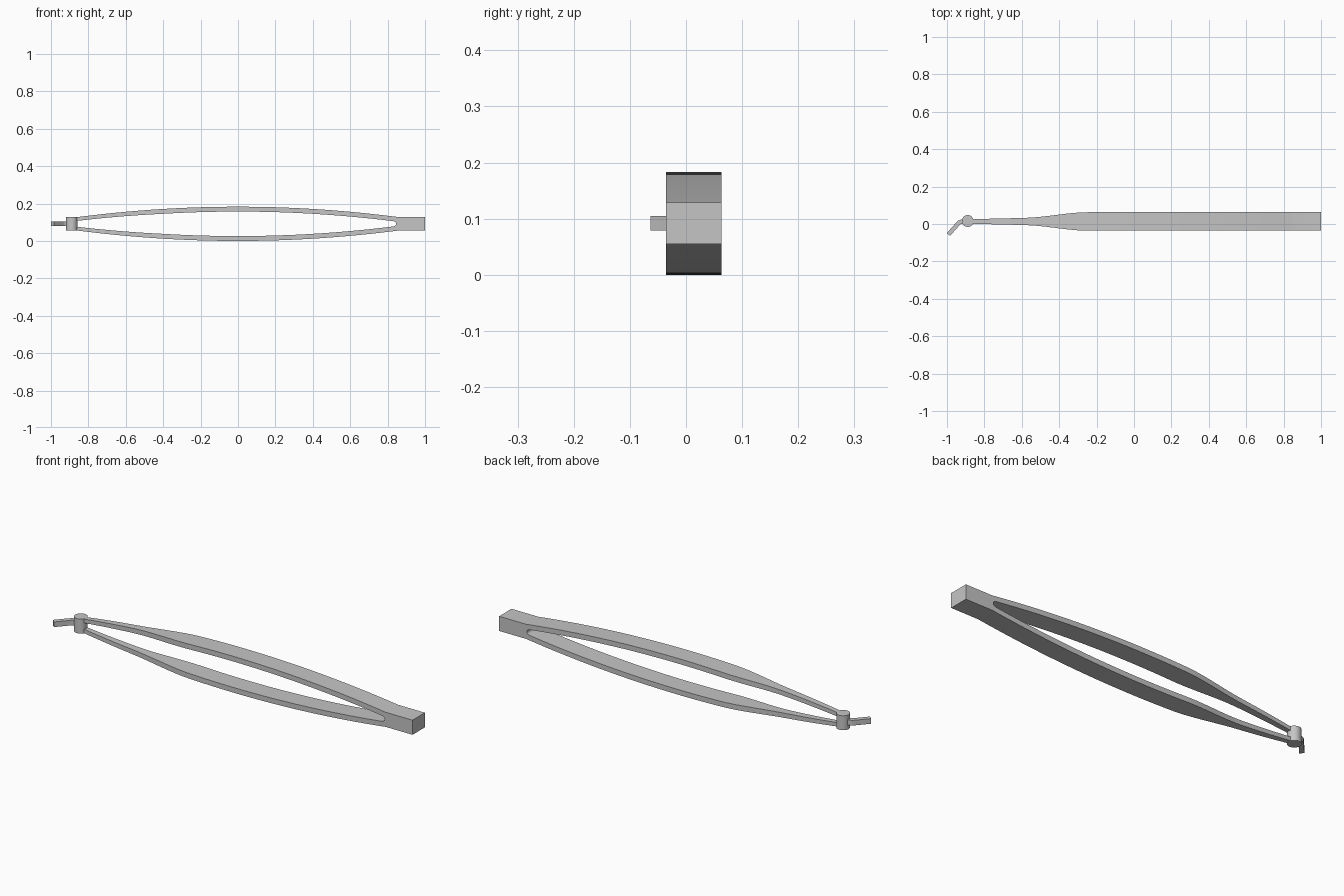
import bpy, bmesh, math

cube = bpy.data.objects.get("Cube")
if cube:
    bpy.data.objects.remove(cube)

MID_Z = 0.0915     # height of the symmetry plane
MID_Y = 0.0135     # depth centre of the arms
SLOT_END = 0.845   # where the two arms join
SLOT_R = 0.0125

steel = bpy.data.materials.new("brushed_steel")
steel.use_nodes = True
colour = (0.56, 0.56, 0.56, 1)
steel.diffuse_color = colour
steel.node_tree.nodes["Principled BSDF"].inputs["Base Color"].default_value = colour


def finish(name, bm):
    bmesh.ops.recalc_face_normals(bm, faces=bm.faces)
    mesh = bpy.data.meshes.new(name)
    bm.to_mesh(mesh)
    bm.free()
    obj = bpy.data.objects.new(name, mesh)
    bpy.context.collection.objects.link(obj)
    mesh.materials.append(steel)
    bpy.ops.object.select_all(action='DESELECT')
    obj.select_set(True)
    bpy.context.view_layer.objects.active = obj
    bpy.ops.object.shade_smooth_by_angle(angle=math.radians(30))
    return obj


def outer(x):
    """Outer bow of an arm, flat along the joined block."""
    return 0.0915 - 0.0755 * min(x, SLOT_END + 0.005) ** 2


def inner(x):
    """Inner bow of an arm, closing in a round slot end."""
    if x >= SLOT_END - 1e-6:
        return 0.0
    bow = 0.0655 - 0.0745 * x * x + 0.012 * max(0, -x - 0.4)
    d = x - (SLOT_END - SLOT_R)
    return min(bow, math.sqrt(max(0, SLOT_R ** 2 - d * d))) if d > 0 else bow


def half_width(x):
    """Wide blade that eases into a narrow tapering neck."""
    t = min(max((x + 0.6) / 0.36, 0), 1)
    neck = 0.012 + 0.024 * min(max(x + 0.88, 0), 0.3)
    return neck + (0.0495 - neck) * t * t * (3 - 2 * t)


# Spring body: upper arm and half of the end block, mirrored downward
xs = [-0.885 + 1.715 * i / 56 for i in range(57)]
xs += [SLOT_END - SLOT_R * (1 - math.sin(i * math.pi / 16)) for i in range(1, 9)]
xs += [SLOT_END + 0.005, 1.0]
bm = bmesh.new()
rings = []
for x in xs:
    w = half_width(x)
    rings.append([bm.verts.new((x, MID_Y + s * w, z))
                  for s, z in ((-1, inner(x)), (1, inner(x)), (1, outer(x)), (-1, outer(x)))])
for a, b in zip(rings, rings[1:]):
    for k in range(4):
        # the joined block has no face on the symmetry plane
        if k == 0 and a[0].co.z < 1e-6:
            continue
        j = (k + 1) % 4
        bm.faces.new((a[k], a[j], b[j], b[k]))
bm.faces.new(rings[0])
bm.faces.new(rings[-1])
body = finish("spring_arms", bm)
body.location.z = MID_Z
mirror = body.modifiers.new("lower_arm", 'MIRROR')
mirror.use_axis = (False, False, True)
mirror.use_clip = True
mirror.merge_threshold = 0.0005

# Upright pin joining the arm ends
bm = bmesh.new()
bmesh.ops.create_cone(bm, cap_ends=True, segments=40, radius1=0.0315, radius2=0.0315, depth=0.073)
pin = finish("pivot_pin", bm)
pin.location = (-0.889, 0.016, MID_Z)

# Bent tip: square bar swept along a short path
path = [(-0.9, 0.014), (-0.922, 0.013), (-0.934, 0.008), (-0.945, -0.003), (-0.992, -0.056)]
bm = bmesh.new()
rings = []
for i, (x, y) in enumerate(path):
    p, q = path[max(i - 1, 0)], path[min(i + 1, len(path) - 1)]
    dx, dy = q[0] - p[0], q[1] - p[1]
    n = math.hypot(dx, dy)
    nx, ny = -dy / n * 0.0115, dx / n * 0.0115
    rings.append([bm.verts.new((x + s * nx, y + s * ny, MID_Z + h))
                  for s, h in ((-1, -0.013), (1, -0.013), (1, 0.013), (-1, 0.013))])
for a, b in zip(rings, rings[1:]):
    for k in range(4):
        j = (k + 1) % 4
        bm.faces.new((a[k], a[j], b[j], b[k]))
bm.faces.new(rings[0])
bm.faces.new(rings[-1])
finish("bent_tip", bm)
